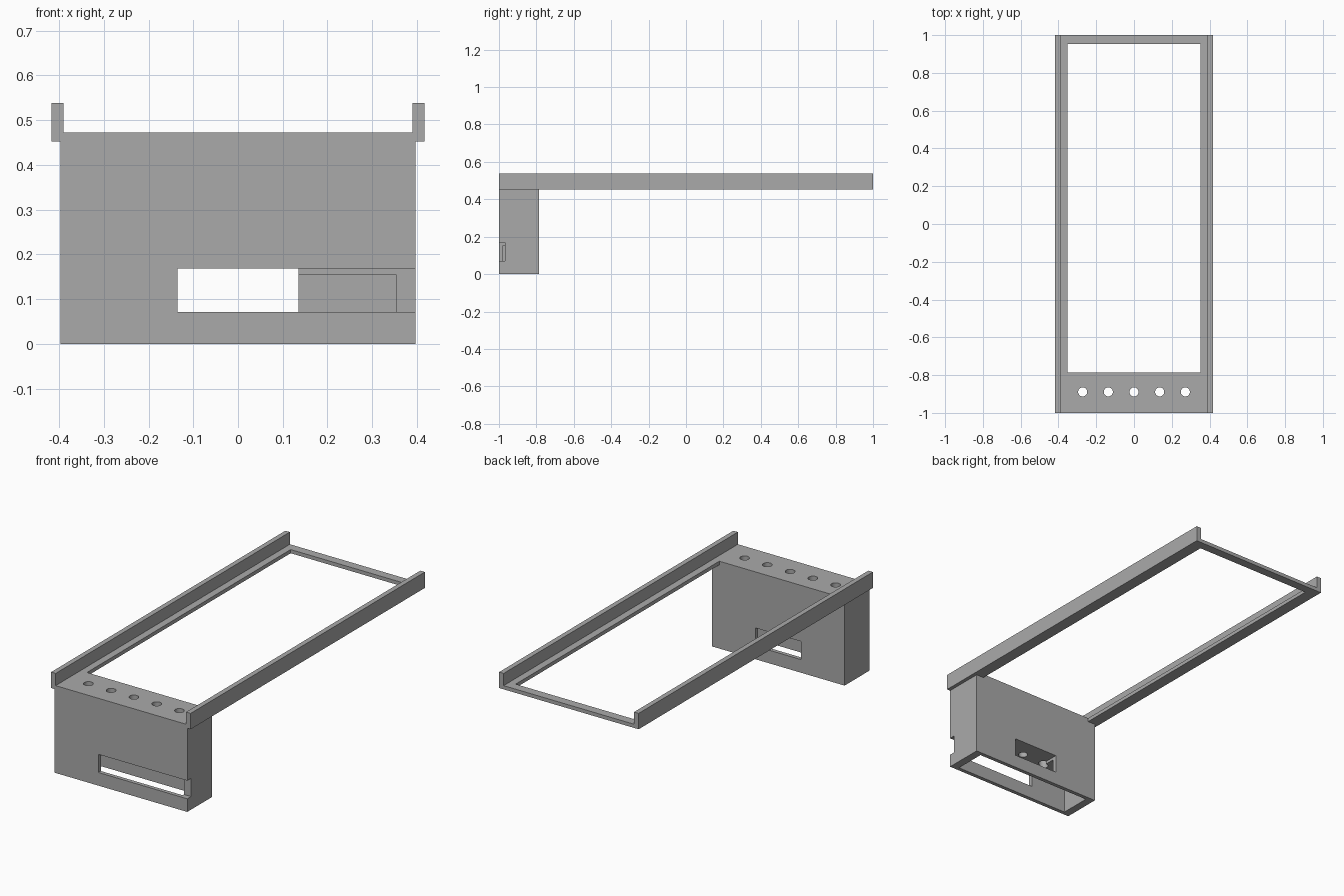
import bpy, bmesh

cube = bpy.data.objects.get("Cube")
if cube:
    bpy.data.objects.remove(cube, do_unlink=True)

# Main dimensions
W, RAIL_IN, BOX = 0.417, 0.39, 0.397        # half widths: frame, rail inner face, housing
BASE, PLATE, TOP = 0.452, 0.472, 0.538      # heights: frame underside, plate top, rail top
FRONT, BACK, HOUSE_BACK = -1.0, 1.0, -0.787
WALL, SIDE, CEILING = 0.021, 0.043, 0.154   # housing walls and cavity height
SLOT_X, SLOT_LOW, SLOT_HIGH = 0.135, 0.071, 0.169

grey = bpy.data.materials.new("plain grey")
grey.use_nodes = True
colour = (0.4, 0.4, 0.4, 1)
grey.diffuse_color = colour
grey.node_tree.nodes["Principled BSDF"].inputs["Base Color"].default_value = colour


def add_object(name, bm):
    bmesh.ops.recalc_face_normals(bm, faces=bm.faces)
    mesh = bpy.data.meshes.new(name)
    bm.to_mesh(mesh)
    bm.free()
    mesh.materials.append(grey)
    obj = bpy.data.objects.new(name, mesh)
    bpy.context.scene.collection.objects.link(obj)
    return obj


def prism(name, profile, y0, y1):
    """Extrude an x-z profile along y."""
    bm = bmesh.new()
    face = bm.faces.new([bm.verts.new((x, y0, z)) for x, z in profile])
    new = bmesh.ops.extrude_face_region(bm, geom=[face])["geom"]
    verts = [v for v in new if isinstance(v, bmesh.types.BMVert)]
    bmesh.ops.translate(bm, verts=verts, vec=(0, y1 - y0, 0))
    return add_object(name, bm)


def box(name, x0, x1, y0, y1, z0, z1):
    return prism(name, [(x0, z0), (x1, z0), (x1, z1), (x0, z1)], y0, y1)


def cylinder(name, x, y, r, z0, z1):
    bm = bmesh.new()
    bmesh.ops.create_cone(bm, cap_ends=True, segments=32, radius1=r, radius2=r, depth=z1 - z0)
    bmesh.ops.translate(bm, verts=bm.verts, vec=(x, y, (z0 + z1) / 2))
    return add_object(name, bm)


def combine(target, tool, operation):
    """Apply a boolean and remove the tool."""
    tool.hide_render = True
    mod = target.modifiers.new(operation, 'BOOLEAN')
    mod.operation, mod.solver, mod.object = operation, 'EXACT', tool
    bpy.context.view_layer.objects.active = target
    bpy.ops.object.modifier_apply(modifier=mod.name)
    bpy.data.objects.remove(tool, do_unlink=True)


# Tray frame: channel profile with two upright rails
right_half = [(W, BASE), (W, TOP), (RAIL_IN, TOP), (RAIL_IN, PLATE)]
frame = prism("rail_frame", right_half + [(-x, z) for x, z in reversed(right_half)], FRONT, BACK)
combine(frame, box("frame_opening", -0.352, 0.352, HOUSE_BACK, 0.952, 0.3, 0.6), 'DIFFERENCE')

# Housing hanging below the front end
combine(frame, box("housing", -BOX, BOX, FRONT, HOUSE_BACK, 0, 0.46), 'UNION')

cutters = [
    # Cavity open at the bottom
    box("cavity", SIDE - BOX, BOX - SIDE, FRONT + WALL, HOUSE_BACK - WALL, -0.1, CEILING),
    # Slot right through both walls
    box("through_slot", -SLOT_X, SLOT_X, FRONT - 0.1, HOUSE_BACK + 0.1, SLOT_LOW, SLOT_HIGH),
    # Shallow front slot running out of the left side
    box("side_slot", 0, BOX + 0.1, FRONT - 0.1, -0.968, SLOT_LOW, SLOT_HIGH),
]
# Row of round holes through the top
cutters += [cylinder("hole", i * 0.136, -0.889, 0.024, 0.1, 0.6) for i in range(-2, 3)]
for cutter in cutters:
    combine(frame, cutter, 'DIFFERENCE')

frame.name = frame.data.name = "rail_frame_with_housing"
while len(frame.data.materials) > 1:
    frame.data.materials.pop()
bpy.ops.object.select_all(action='DESELECT')
frame.select_set(True)
bpy.context.view_layer.objects.active = frame
bpy.ops.object.shade_smooth_by_angle()
